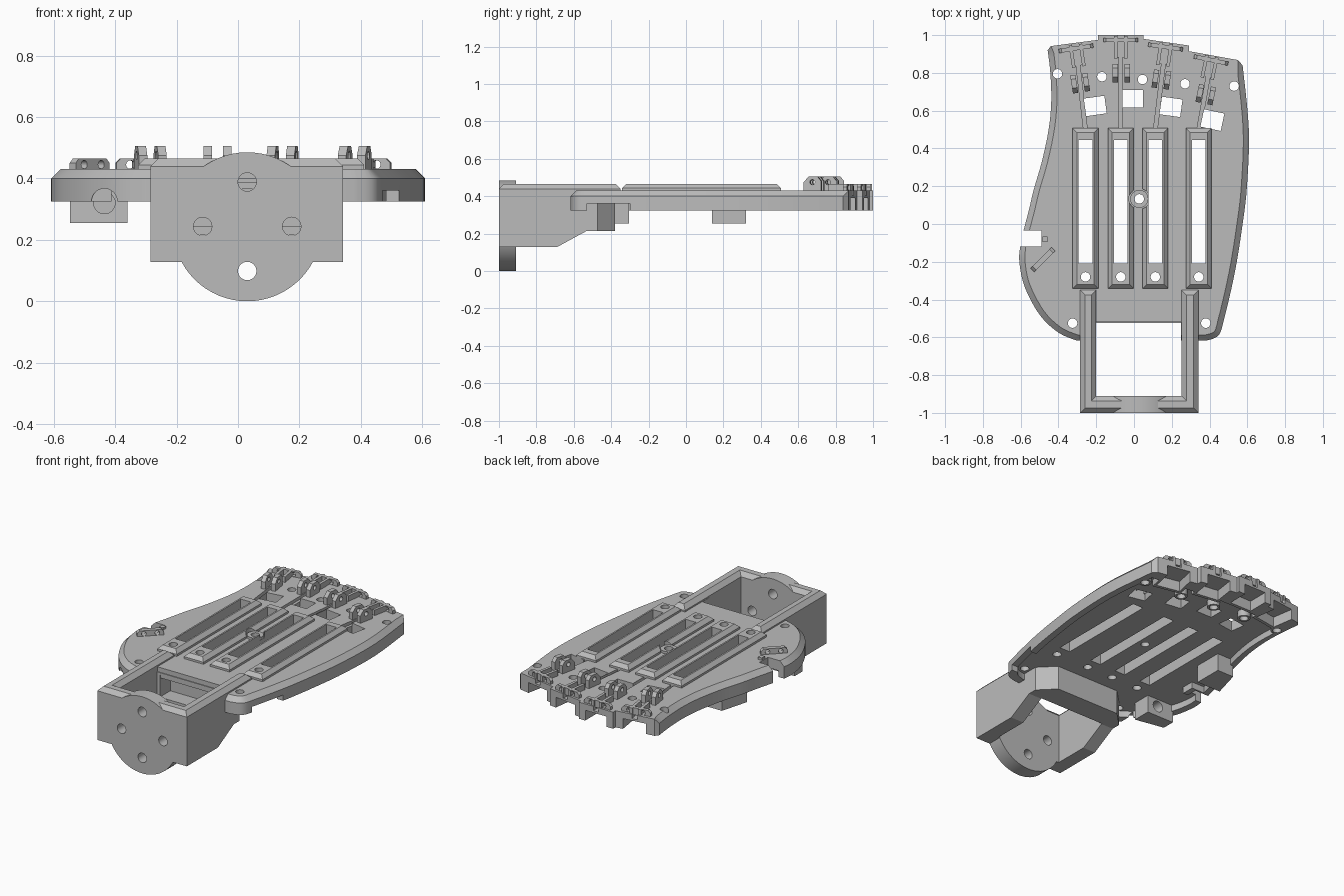
import bpy, bmesh, math
from mathutils import Matrix, Vector

if "Cube" in bpy.data.objects:
    bpy.data.objects.remove(bpy.data.objects["Cube"])

grey = bpy.data.materials.new("plain_grey")
grey.use_nodes = True
colour = (0.5, 0.5, 0.5, 1)
grey.diffuse_color = colour
grey.node_tree.nodes["Principled BSDF"].inputs["Base Color"].default_value = colour

AXES = {"z": lambda a, b, t: (a, b, t),
        "x": lambda a, b, t: (t, a, b),
        "y": lambda a, b, t: (a, t, b)}
parts = []


def solid(name, pts, lo, hi, axis="z", at=(0, 0), turn=0, chamfer=0, rule=None):
    """Extrude a closed profile from lo to hi; optionally chamfer its upper rim."""
    bm = bmesh.new()
    place = AXES[axis]
    low = [bm.verts.new(place(a, b, lo)) for a, b in pts]
    high = [bm.verts.new(place(a, b, hi)) for a, b in pts]
    bm.faces.new(low)
    bm.faces.new(high)
    n = len(pts)
    for i in range(n):
        j = (i + 1) % n
        bm.faces.new((low[i], low[j], high[j], high[i]))
    bmesh.ops.recalc_face_normals(bm, faces=bm.faces)
    if chamfer:
        tops = set(high)
        rim = [e for e in bm.edges if set(e.verts) <= tops
               and (rule is None or rule((e.verts[0].co + e.verts[1].co) / 2))]
        bmesh.ops.bevel(bm, geom=rim, offset=chamfer, segments=1, affect="EDGES")
    bm.transform(Matrix.Translation((*at, 0)) @ Matrix.Rotation(math.radians(turn), 4, "Z"))
    mesh = bpy.data.meshes.new(name)
    bm.to_mesh(mesh)
    bm.free()
    mesh.materials.append(grey)
    obj = bpy.data.objects.new(name, mesh)
    bpy.context.scene.collection.objects.link(obj)
    parts.append(obj)
    return obj


def rect(x0, x1, y0, y1):
    return [(x0, y0), (x1, y0), (x1, y1), (x0, y1)]


def ring(x, y, r, n=32):
    return [(x + r * math.cos(math.tau * i / n), y + r * math.sin(math.tau * i / n))
            for i in range(n)]


def cut(targets, cutter):
    """Subtract the cutter from every target, then discard it."""
    cutter.hide_render = True
    for target in targets:
        mod = target.modifiers.new("cut", "BOOLEAN")
        mod.operation, mod.solver, mod.object = "DIFFERENCE", "EXACT", cutter
        bpy.context.view_layer.objects.active = target
        bpy.ops.object.modifier_apply(modifier=mod.name)
    parts.remove(cutter)
    bpy.data.objects.remove(cutter)


def smooth(pts, steps=5):
    """Curve passing through all the points."""
    v = [Vector(p) for p in [pts[0]] + pts + [pts[-1]]]
    out = []
    for a, b, c, d in zip(v, v[1:], v[2:], v[3:]):
        for i in range(steps):
            t = i / steps
            p = 0.5 * (2 * b + (c - a) * t + (2 * a - 5 * b + 4 * c - d) * t ** 2
                       + (3 * b - a - 3 * c + d) * t ** 3)
            out.append(tuple(p))
    return out + [tuple(pts[-1])]


# Palm plate with its curved outline
little_side = smooth([(0.575, 0.84), (0.608, 0.5), (0.598, 0.2), (0.575, 0), (0.535, -0.25),
                      (0.478, -0.5), (0.447, -0.59), (0.38, -0.618)])
thumb_base = smooth([(-0.3, -0.618), (-0.4, -0.575), (-0.5, -0.48), (-0.58, -0.33),
                     (-0.607, -0.2), (-0.603, -0.12)])
thumb_notch = [(-0.49, -0.12), (-0.49, -0.035)]
index_side = smooth([(-0.585, -0.035), (-0.555, 0.08), (-0.53, 0.185), (-0.488, 0.33),
                     (-0.452, 0.5), (-0.438, 0.65), (-0.443, 0.8), (-0.457, 0.92)])
knuckle_edge = [(-0.44, 0.942), (-0.19, 0.975), (-0.19, 1), (0.05, 1), (0.05, 0.98),
                (0.29, 0.945), (0.29, 0.915), (0.55, 0.868)]
plate = solid("palm_plate", little_side + thumb_base + thumb_notch + index_side + knuckle_edge,
              0.325, 0.43, chamfer=0.03,
              rule=lambda c: (c.y < 0.84 or c.x < -0.435 and c.y < 0.925)
              and not (c.x < -0.48 and -0.125 < c.y < -0.03))
hollow = [(x * 0.93, 0.15 + (y - 0.15) * 0.94)
          for x, y in little_side + thumb_base + thumb_notch + index_side if y < 0.86]
hollow += [(-0.2, 0.85), (0.1, 0.85)]
cut([plate], solid("hollow_cutter", hollow, 0.2, 0.365))
cut([plate], solid("pocket_cutter", rect(-0.2, 0.25, -0.95, -0.52), 0.2, 0.6))
cut([plate], solid("notch_cutter", rect(0.4, 0.7, -0.53, -0.3), 0.2, 0.36))
cut([plate], solid("thumb_bore", ring(-0.435, 0.325, 0.042), -0.7, -0.5, "y"))

# Tendon tracks: raised frames with long slots and a screw hole
tracks = []
track_x = [-0.257, -0.07, 0.113, 0.343]
for x in track_x:
    track = solid("tendon_track", rect(x - 0.068, x + 0.068, -0.342, 0.507),
                  0.42, 0.465, chamfer=0.022)
    tracks.append(track)
    cut([plate, track], solid("slot", rect(x - 0.036, x + 0.036, -0.21, 0.445), 0.2, 0.6))
    cut([plate, track], solid("screw_hole", ring(x, -0.28, 0.025, 24), 0.2, 0.6))

# Centre boss between the middle tracks
cut(tracks[1:3], solid("boss_clearance", ring(0.028, 0.133, 0.055, 24), 0.2, 0.6))
boss = solid("centre_boss", ring(0.028, 0.133, 0.048, 24), 0.37, 0.445)
cut([plate, boss], solid("centre_hole", ring(0.028, 0.133, 0.025, 24), 0.2, 0.6))

# Mounting holes, with bosses beneath the knuckle row
for x, y in [(-0.405, 0.795), (-0.17, 0.78), (0.045, 0.765), (0.27, 0.742), (0.53, 0.73),
             (-0.325, -0.525), (0.38, -0.525)]:
    drilled = [plate]
    if y > 0:
        drilled.append(solid("mounting_boss", ring(x, y, 0.037, 24), 0.325, 0.37))
    cut(drilled, solid("mounting_hole", ring(x, y, 0.025, 24), 0.2, 0.6))

# Square windows across the palm
for x, y, turn in [(-0.205, 0.625, 8), (-0.007, 0.663, 0), (0.196, 0.62, -8), (0.415, 0.55, -12)]:
    cut([plate], solid("window", rect(-0.055, 0.055, -0.047, 0.047), 0.2, 0.6,
                       at=(x, y), turn=turn))


def arched_bar(name, at, turn, half, depth):
    """Raised bar pierced by two round openings."""
    shape = [(-half, 0.42), (half, 0.42), (half, 0.45), (half - 0.015, 0.465),
             (0.015 - half, 0.465), (-half, 0.45)]
    bar = solid(name, shape, -depth, depth, "y", at, turn)
    for s in (-1, 1):
        cut([bar], solid("eyelet", ring(s * half * 0.5, 0.445, 0.014, 12),
                         -0.1, 0.1, "y", at, turn))


# Finger stations: guide lugs, tendon groove, knuckle housing, hinge bar and cheeks
lug_shape = [(-0.048, 0.42), (0.048, 0.42), (0.048, 0.48), (0.028, 0.505),
             (-0.02, 0.505), (-0.048, 0.475)]
stations = [((-0.285, 0.745), (-0.307, 0.93), 9), ((-0.067, 0.798), (-0.07, 0.975), 0),
            ((0.145, 0.765), (0.167, 0.937), -8), ((0.38, 0.685), (0.408, 0.868), -12)]
for x, (lug_at, bar_at, turn) in zip(track_x, stations):
    run = Vector(bar_at) - Vector((x, 0.5))
    heading = math.degrees(math.atan2(-run.x, run.y))
    cut([plate], solid("groove", rect(-0.01, 0.01, 0, run.length - 0.05), 0.41, 0.6,
                       at=(x, 0.5), turn=heading))
    housing = solid("knuckle_housing", rect(-0.09, 0.09, -0.125, -0.02), 0.325, 0.4,
                    at=bar_at, turn=turn)
    cut([plate, housing], solid("finger_recess", rect(-0.075, 0.075, -0.105, 0.2), 0.2, 0.39,
                                at=bar_at, turn=turn))
    cut([plate], solid("hinge_slot", rect(-0.018, 0.018, -0.09, 0.2), 0.403, 0.6,
                       at=bar_at, turn=turn))
    arched_bar("hinge_bar", bar_at, turn, 0.092, 0.011)
    for s in (-1, 1):
        cheek = rect(s * 0.027 - 0.009, s * 0.027 + 0.009, -0.1, 0.02)
        solid("hinge_cheek", cheek, 0.4, 0.465, at=bar_at, turn=turn)
        lug = solid("guide_lug", lug_shape, s * 0.032 - 0.014, s * 0.032 + 0.014,
                    "x", lug_at, turn)
        cut([lug], solid("lug_hole", ring(0, 0.475, 0.014, 12), -0.1, 0.1, "x", lug_at, turn))

# Thumb details above and blocks below
arched_bar("thumb_bar", (-0.483, -0.188), 45, 0.078, 0.014)
solid("thumb_clip", rect(-0.485, -0.458, -0.095, -0.065), 0.42, 0.445)
thumb_block = solid("thumb_block", [(-0.547, -0.385), (-0.36, -0.42), (-0.36, -0.305),
                                    (-0.547, -0.305)], 0.255, 0.38)
cut([thumb_block], solid("thumb_socket", ring(-0.435, 0.32, 0.035), -0.5, -0.2, "y"))
solid("side_block", [(-0.36, 0.14), (-0.36, 0.32), (-0.475, 0.32), (-0.525, 0.14)], 0.255, 0.38)

# Wrist frame: three-sided wall with chamfered top and stepped underside
frame_plan = [(-0.285, -1), (0.342, -1), (0.342, -0.35), (0.252, -0.35), (0.252, -0.91),
              (-0.2, -0.91), (-0.2, -0.35), (-0.285, -0.35)]
frame = solid("wrist_frame", frame_plan, 0.128, 0.465, chamfer=0.026)
under = [(-0.71, 0.117), (-0.53, 0.215), (-0.38, 0.215), (-0.38, 0.37), (-0.3, 0.37), (-0.3, 0.1)]
cut([frame], solid("underside_cutter", under, -0.5, 0.5, "x"))

# Cross wall closing the wrist, with a shallow pocket and clipped rear corners
cross_wall = solid("wrist_cross_wall", rect(-0.284, 0.341, -0.525, -0.38), 0.215, 0.4)
cut([cross_wall], solid("wall_pocket", rect(-0.18, 0.23, -0.6, -0.42), 0.245, 0.385))
for s in (-1, 1):
    corner = [(0.0285 + s * 0.33, -0.49), (0.0285 + s * 0.21, -0.37), (0.0285 + s * 0.33, -0.37)]
    cut([frame, cross_wall], solid("corner_cutter", corner, 0.1, 0.366))

# Round wrist flange with four bolt holes
flange = solid("wrist_flange", ring(0.03, 0.2425, 0.2425, 64), -1, -0.91, "y")
for a in range(4):
    hx = 0.03 + 0.145 * math.cos(a * math.pi / 2)
    hz = 0.2435 + 0.145 * math.sin(a * math.pi / 2)
    cut([frame, flange], solid("bolt_hole", ring(hx, hz, 0.03, 24), -1.1, -0.8, "y"))

# Smooth curved walls while keeping edges crisp
bpy.ops.object.select_all(action="DESELECT")
for obj in parts:
    obj.select_set(True)
bpy.context.view_layer.objects.active = plate
bpy.ops.object.shade_smooth_by_angle(angle=math.radians(25))
